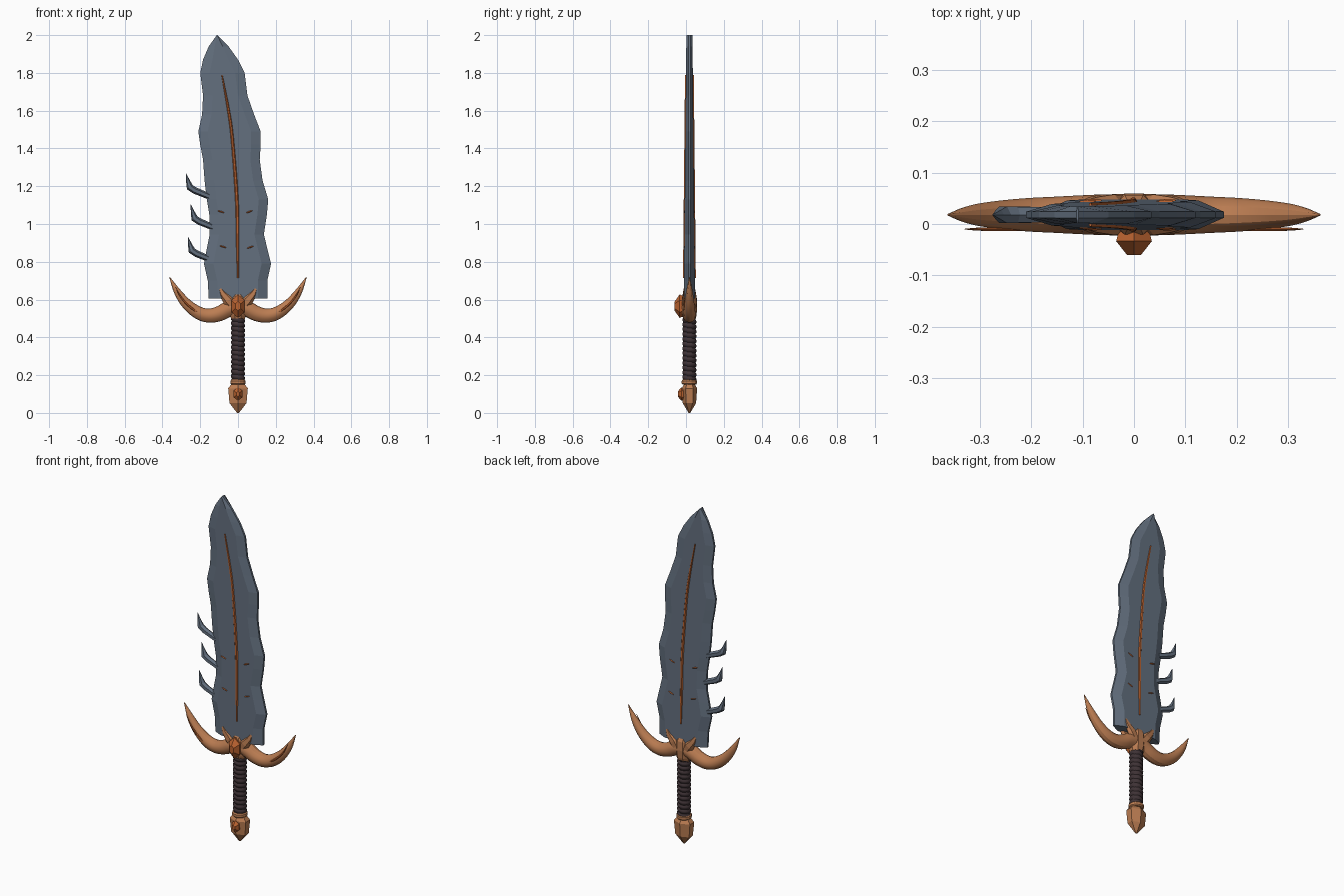
import bpy, bmesh
from math import sin, cos, pi
from mathutils import Vector

MID = 0.018  # depth of the sword's centre plane

cube = bpy.data.objects.get("Cube")
if cube:
    bpy.data.objects.remove(cube, do_unlink=True)


def material(name, rgb):
    m = bpy.data.materials.new(name)
    m.use_nodes = True
    m.diffuse_color = (*rgb, 1)
    m.node_tree.nodes["Principled BSDF"].inputs["Base Color"].default_value = (*rgb, 1)
    return m


steel = material("blue grey steel", (0.125, 0.16, 0.21))
copper = material("copper", (0.5, 0.205, 0.085))
orange = material("burnt orange", (0.5, 0.125, 0.03))
leather = material("dark leather", (0.05, 0.033, 0.037))


def loft(name, rings, mat, smooth=False):
    """Skin a list of equal rings of points and cap both ends."""
    bm = bmesh.new()
    rows = [[bm.verts.new(p) for p in ring] for ring in rings]
    n = len(rows[0])
    for a, b in zip(rows, rows[1:]):
        for k in range(n):
            j = (k + 1) % n
            bm.faces.new((a[k], a[j], b[j], b[k]))
    bm.faces.new(rows[0])
    bm.faces.new(rows[-1])
    bmesh.ops.remove_doubles(bm, verts=bm.verts, dist=1e-5)
    bmesh.ops.recalc_face_normals(bm, faces=bm.faces)
    mesh = bpy.data.meshes.new(name)
    bm.to_mesh(mesh)
    bm.free()
    mesh.materials.append(mat)
    ob = bpy.data.objects.new(name, mesh)
    bpy.context.collection.objects.link(ob)
    if smooth:
        bpy.ops.object.select_all(action="DESELECT")
        ob.select_set(True)
        bpy.context.view_layer.objects.active = ob
        bpy.ops.object.shade_smooth_by_angle()
    return ob


def rounded(points, steps=4):
    """Catmull-Rom curve through (x, z, radius) points."""
    p = [Vector(q) for q in points]
    p = [2 * p[0] - p[1]] + p + [2 * p[-1] - p[-2]]
    out = []
    for a, b, c, d in zip(p, p[1:], p[2:], p[3:]):
        for i in range(steps):
            t = i / steps
            out.append(b + (c - a) * t / 2 + (2 * a - 5 * b + 4 * c - d) * t * t / 2
                       + (3 * b - a - 3 * c + d) * t ** 3 / 2)
    return out + [p[-2]]


def sweep(name, path, mat, y=MID, side=1, depth=1, sides=8, smooth=False):
    """Tube along (x, z, radius) points; side=-1 mirrors it."""
    rings = []
    for i, (x, z, r) in enumerate(path):
        a, b = path[max(i - 1, 0)], path[min(i + 1, len(path) - 1)]
        t = Vector((b[0] - a[0], b[1] - a[1])).normalized()
        ring = []
        for k in range(sides):
            ang = 2 * pi * k / sides
            u, v = r * cos(ang), r * depth * sin(ang)
            ring.append((side * (x - t.y * u), y + v, z + t.x * u))
        rings.append(ring)
    return loft(name, rings, mat, smooth)


def turned(name, profile, mat, sides, depth=1, y=MID, smooth=False):
    """Upright lathe from (radius, z) points."""
    rings = [[(r * cos(2 * pi * (k + .5) / sides), y + depth * r * sin(2 * pi * (k + .5) / sides), z)
              for k in range(sides)] for r, z in profile]
    return loft(name, rings, mat, smooth)


def gem(name, z, w, h, front, back, mat, sides=6):
    """Faceted stone facing the front."""
    rings = []
    for y, s in ((back, .85), (back + (front - back) * .45, 1), (front, .4)):
        rings.append([(w * s * sin(2 * pi * k / sides), y, z + h * s * cos(2 * pi * k / sides))
                      for k in range(sides)])
    return loft(name, rings, mat)


# Blade: height, left edge, right edge
outline = [(.605, -.155, .155), (.7, -.16, .155), (.79, -.18, .175), (.87, -.165, .155),
           (.945, -.15, .137), (1.05, -.152, .153), (1.13, -.165, .16), (1.23, -.177, .13),
           (1.34, -.185, .115), (1.42, -.2, .12), (1.49, -.21, .12), (1.58, -.19, .085),
           (1.68, -.185, .05), (1.8, -.2, .035), (1.87, -.185, 0), (1.94, -.155, -.05),
           (2, -.112, -.108)]


def half_thickness(z):
    return .03 - .014 * max(0, z - .6) / 1.4


rings = []
for z, l, r in outline:
    t, e, inset = half_thickness(z), .006, min(.05, (r - l) * .3)
    section = [(l, -e), (l + inset, -t), (r - inset, -t), (r, -e),
               (r, e), (r - inset, t), (l + inset, t), (l, e)]
    rings.append([(x, MID + y, z) for x, y in section])
loft("blade", rings, steel)

# Inlaid line and short marks on both faces
line = rounded([(0, .715, .004), (-.002, .9, .008), (-.006, 1.13, .009),
                (-.03, 1.45, .008), (-.05, 1.6, .007), (-.085, 1.79, .003)])
marks = [(-.09, 1.065, -.005), (.06, 1.065, .006), (-.08, .88, -.005), (.065, .877, .006)]
for face, label in ((-1, "front"), (1, "back")):
    rings = []
    for x, z, r in line:
        y = MID + face * half_thickness(z)
        rings.append([(x + r * cos(k * pi / 3), y + .006 * sin(k * pi / 3), z) for k in range(6)])
    loft(label + "_blade_inlay", rings, orange)
    for n, (x, z, rise) in enumerate(marks):
        sweep(f"{label}_mark_{n + 1}", [(x - .016, z - rise, .002), (x, z, .004), (x + .016, z + rise, .002)],
              orange, y=MID + face * half_thickness(z), sides=4)

# Hooked barbs on the right edge
for n, (x, z) in enumerate([(-.16, 1.15), (-.135, .985), (-.15, .815)]):
    hook = [(.01, -.005, .016), (-.07, .028, .018), (-.095, .045, .019), (-.104, .075, .011), (-.115, .118, .001)]
    sweep(f"edge_barb_{n + 1}", [(x + a, z + b, r) for a, b, r in hook], steel, sides=6)

# Guard: mirrored horns, grooves and leaf points
horn = rounded([(0, .565, .042), (.05, .55, .042), (.1, .525, .04), (.155, .515, .037), (.21, .53, .034),
                (.27, .575, .028), (.32, .64, .019), (.362, .718, .002)])
groove = rounded([(.13, .515, .001), (.19, .52, .004), (.25, .558, .006), (.3, .61, .005), (.33, .665, .001)])
leaf = [(.02, .55, .022), (.05, .595, .03), (.08, .63, .02), (.108, .685, .001)]
for side, label in ((1, "left"), (-1, "right")):
    sweep(label + "_guard_horn", horn, copper, side=side, depth=.95, sides=12, smooth=True)
    sweep(label + "_horn_groove", groove, orange, y=-.01, side=side, depth=.7, sides=6)
    for face, where in ((-1, "front"), (1, "back")):
        sweep(f"{label}_{where}_guard_leaf", leaf, copper, y=MID + face * .024, side=side, depth=.6, sides=6)

# Guard centre and its stone
turned("guard_centre", [(.036, .49), (.045, .515), (.05, .56), (.046, .61), (.025, .645)], copper, 8, depth=.9)
gem("guard_stone", .565, .04, .062, -.06, -.012, orange)

# Grip with a spiral wrap
rings = []
sides, steps, turns = 16, 78, 13
for i in range(steps + 1):
    ring = []
    for k in range(sides):
        a = 2 * pi * k / sides
        r = .032 + .006 * abs(sin(pi * turns * i / steps + a / 2))
        ring.append((r * cos(a), MID + r * sin(a), .17 + .33 * i / steps))
    rings.append(ring)
loft("wrapped_grip", rings, leather, smooth=True)

# Pommel
turned("pommel_collar", [(.036, .15), (.042, .156), (.042, .17), (.036, .176)], copper, 12)
turned("pommel", [(.006, 0), (.052, .052), (.06, .13), (.038, .155)], copper, 6, depth=.68)
gem("pommel_stone", .1, .026, .036, -.043, -.008, orange)
